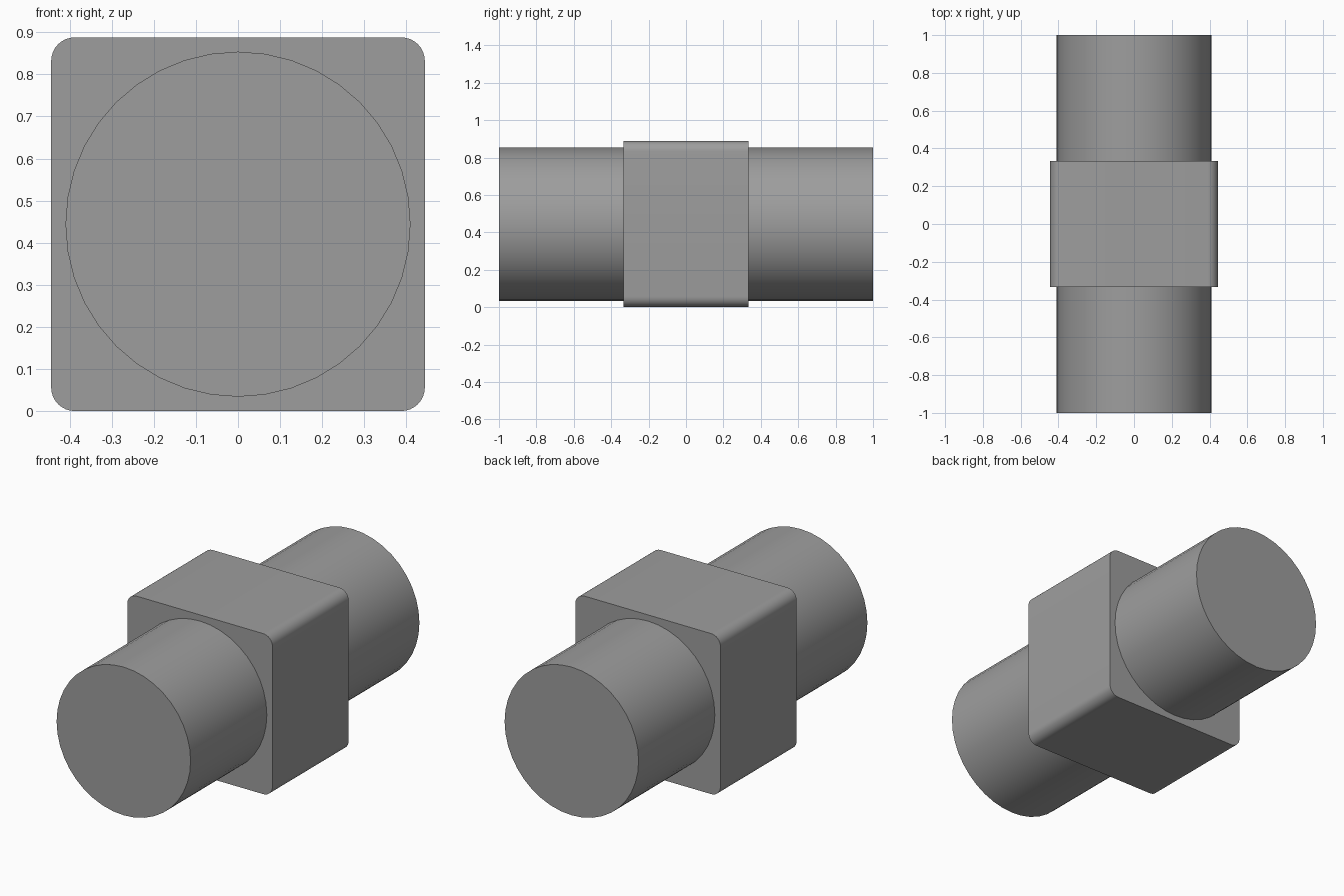
import bpy, bmesh, math
from mathutils import Matrix

default = bpy.data.objects.get("Cube")
if default:
    bpy.data.objects.remove(default, do_unlink=True)

HALF = 0.444        # half width of the block
LENGTH = 2.0        # full length of the bar
RADIUS = 0.41
CORNER = 0.056

grey = bpy.data.materials.new("mid_grey")
grey.use_nodes = True
colour = (0.34, 0.34, 0.34, 1)
grey.diffuse_color = colour
grey.node_tree.nodes["Principled BSDF"].inputs["Base Color"].default_value = colour


def finish(bm, name):
    """Turn a bmesh into a smooth-shaded object with sharp edges kept."""
    bmesh.ops.recalc_face_normals(bm, faces=bm.faces)
    mesh = bpy.data.meshes.new(name)
    bm.to_mesh(mesh)
    bm.free()
    mesh.materials.append(grey)
    obj = bpy.data.objects.new(name, mesh)
    obj.location.z = HALF
    bpy.context.collection.objects.link(obj)
    bpy.ops.object.select_all(action="DESELECT")
    obj.select_set(True)
    bpy.context.view_layer.objects.active = obj
    bpy.ops.object.shade_smooth_by_angle(angle=math.radians(30))


# Central block, rounded along its four lengthwise edges
bm = bmesh.new()
bmesh.ops.create_cube(bm, size=1, matrix=Matrix.Diagonal((2 * HALF, LENGTH / 3, 2 * HALF, 1)))
long_edges = [e for e in bm.edges
              if abs(e.verts[0].co.y - e.verts[1].co.y) > 0.1]
bmesh.ops.bevel(bm, geom=long_edges, offset=CORNER, segments=8,
                profile=0.5, affect="EDGES")
finish(bm, "central_block")

# Round bar running through the block
bm = bmesh.new()
bmesh.ops.create_cone(bm, cap_ends=True, segments=40, radius1=RADIUS,
                      radius2=RADIUS, depth=LENGTH,
                      matrix=Matrix.Rotation(math.radians(90), 4, "X"))
finish(bm, "round_bar")
